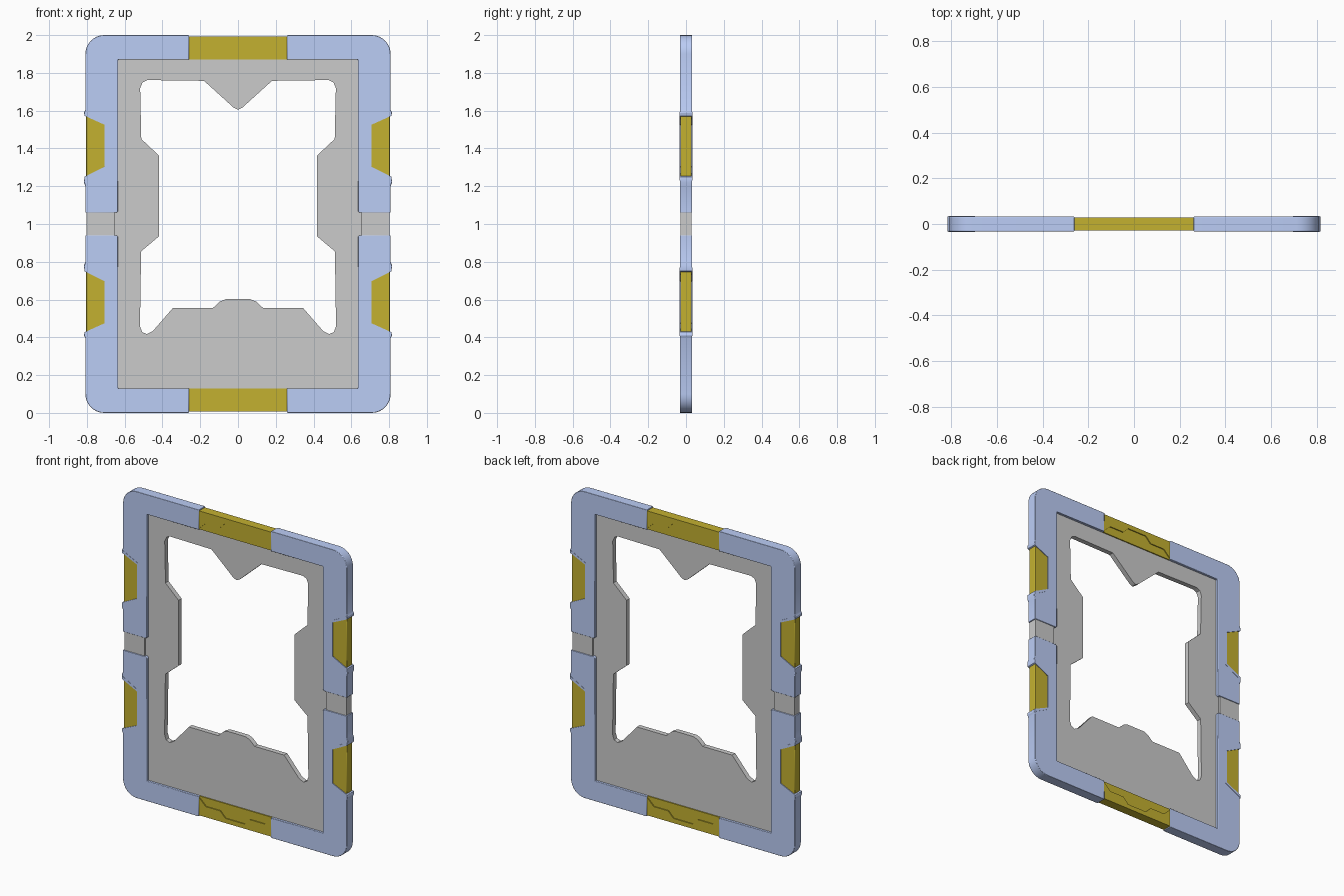
import bpy, bmesh
from math import sin, cos, pi

if "Cube" in bpy.data.objects:
    bpy.data.objects.remove(bpy.data.objects["Cube"])


def material(name, rgb):
    m = bpy.data.materials.new(name)
    m.diffuse_color = (*rgb, 1)
    m.use_nodes = True
    m.node_tree.nodes["Principled BSDF"].inputs["Base Color"].default_value = m.diffuse_color
    return m


BLUE = material("blue", (0.50, 0.61, 0.92))
GOLD = material("gold", (0.55, 0.44, 0.03))


def prism(name, loops, half, mat=None, mirror=(False, False), bevel=0):
    """Fill x/z outlines (extra loops are holes), extrude along y; mirror about x=0 and z=1."""
    bm = bmesh.new()
    edges = []
    for loop in loops:
        vs = [bm.verts.new((x, -half, z - 1)) for x, z in loop]
        edges += [bm.edges.new((vs[i - 1], vs[i])) for i in range(len(vs))]
    bmesh.ops.triangle_fill(bm, use_beauty=True, use_dissolve=False, edges=edges, normal=(0, -1, 0))
    ext = bmesh.ops.extrude_face_region(bm, geom=bm.faces[:])["geom"]
    bmesh.ops.translate(bm, vec=(0, 2 * half, 0),
                        verts=[g for g in ext if isinstance(g, bmesh.types.BMVert)])
    bmesh.ops.recalc_face_normals(bm, faces=bm.faces[:])
    me = bpy.data.meshes.new(name)
    bm.to_mesh(me)
    bm.free()
    ob = bpy.data.objects.new(name, me)
    ob.location.z = 1
    bpy.context.collection.objects.link(ob)
    if mat:
        me.materials.append(mat)
    if bevel:
        b = ob.modifiers.new("bevel", "BEVEL")
        b.width, b.segments, b.limit_method = bevel, 2, "ANGLE"
    if any(mirror):
        m = ob.modifiers.new("mirror", "MIRROR")
        m.use_axis = (mirror[0], False, mirror[1])
        m.use_mirror_merge = False
    bpy.ops.object.select_all(action="DESELECT")
    ob.select_set(True)
    bpy.context.view_layer.objects.active = ob
    bpy.ops.object.shade_smooth_by_angle(angle=pi / 6)
    return ob


def symmetric(half):
    """Complete a right-hand half outline with its left-hand reflection."""
    return half + [(-x, z) for x, z in reversed(half) if x > 0]


BOTH = (True, True)

# Recessed inner plate with shaped window
window = symmetric([
    (0, 1.605), (0.022, 1.615), (0.18, 1.758), (0.48, 1.762), (0.505, 1.75), (0.518, 1.72),
    (0.512, 1.45), (0.418, 1.362), (0.418, 0.935), (0.513, 0.855), (0.519, 0.46),
    (0.508, 0.428), (0.483, 0.417), (0.45, 0.434), (0.344, 0.556), (0.132, 0.556),
    (0.095, 0.59), (0.065, 0.602), (0, 0.602)])
plate = [(-0.658, 0.125), (0.658, 0.125), (0.658, 1.875), (-0.658, 1.875)]
prism("inner_plate", [plate, window], 0.016)

# Grey side bridges between the upper and lower frame halves
prism("side_bridge", [[(0.655, 0.935), (0.801, 0.935), (0.801, 1.065), (0.655, 1.065)]],
      0.028, mirror=(True, False))

# Four blue corner sleeves with rounded corner and side notch
R = 0.1
corner = [(0.808 - R + R * sin(a), 2 - R + R * cos(a)) for a in [i * pi / 16 for i in range(9)]]
sleeve = [(0.26, 1.87), (0.26, 2)] + corner + [
    (0.808, 1.605), (0.816, 1.59), (0.812, 1.573), (0.706, 1.525), (0.706, 1.303),
    (0.812, 1.25), (0.816, 1.22), (0.808, 1.20), (0.808, 1.06), (0.642, 1.06),
    (0.635, 1.067), (0.635, 1.87)]
prism("corner_sleeve", [sleeve], 0.0325, BLUE, BOTH, bevel=0.003)

# Thin raised lip around each side notch
lip = [(0.812, 1.592), (0.812, 1.573), (0.706, 1.525), (0.706, 1.303), (0.812, 1.25),
       (0.812, 1.23), (0.695, 1.295), (0.695, 1.533)]
prism("notch_lip", [lip], 0.034, BLUE, BOTH)

# Gold side grips set in the notches
grip = [(0.70, 1.30), (0.804, 1.243), (0.804, 1.58), (0.70, 1.53)]
prism("side_grip", [grip], 0.029, GOLD, BOTH, bevel=0.006)

# Gold end clips: thin core plus a thicker stepped outer band
core = symmetric([(0.262, 1.87), (0.262, 1.99)])
prism("end_clip_core", [core], 0.023, GOLD, (False, True))
band = symmetric([(0.07, 1.963), (0.108, 1.924), (0.212, 1.924), (0.262, 1.876), (0.262, 1.993)])
prism("end_clip_band", [band], 0.0295, GOLD, (False, True))
